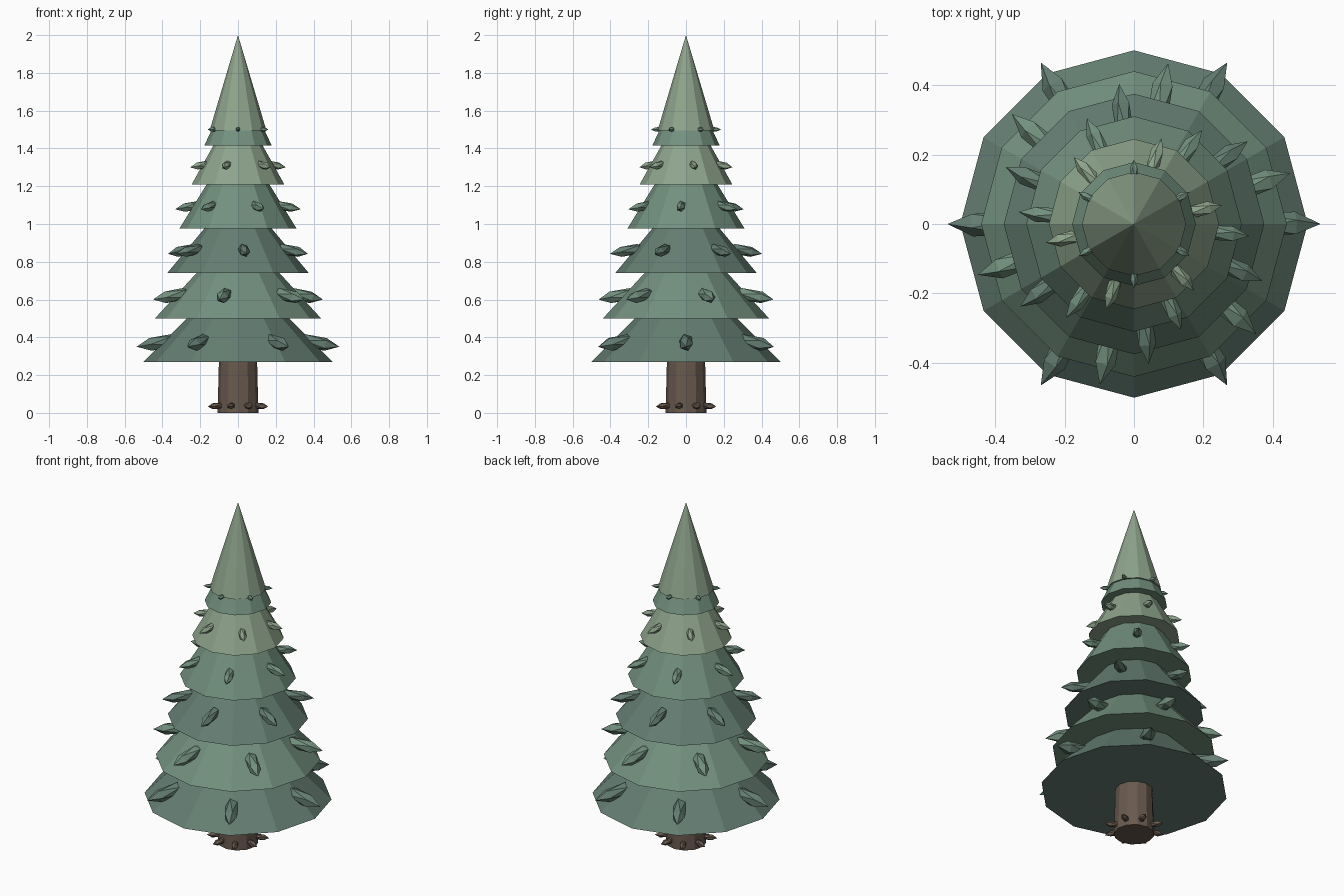
import bpy, bmesh
from math import sin, cos, radians
from mathutils import Matrix, Vector

if "Cube" in bpy.data.objects:
    bpy.data.objects.remove(bpy.data.objects["Cube"])


def material(name, rgb):
    m = bpy.data.materials.new(name)
    m.diffuse_color = (*rgb, 1)
    m.use_nodes = True
    m.node_tree.nodes["Principled BSDF"].inputs["Base Color"].default_value = m.diffuse_color
    return m


DARK = material("dark_needles", (0.13, 0.21, 0.17))
MID = material("mid_needles", (0.17, 0.28, 0.21))
LIGHT = material("light_needles", (0.27, 0.37, 0.26))
BARK = material("bark", (0.14, 0.10, 0.075))


def finish(name, bm, mat):
    mesh = bpy.data.meshes.new(name)
    bm.to_mesh(mesh)
    bm.free()
    mesh.materials.append(mat)
    obj = bpy.data.objects.new(name, mesh)
    bpy.context.collection.objects.link(obj)


def cone(name, z0, z1, r0, r1, mat):
    bm = bmesh.new()
    bmesh.ops.create_cone(bm, cap_ends=True, segments=12, radius1=r0, radius2=r1,
                          depth=z1 - z0, matrix=Matrix.Translation((0, 0, (z0 + z1) / 2)))
    bmesh.ops.remove_doubles(bm, verts=bm.verts, dist=1e-5)
    finish(name, bm, mat)


def spikes(name, count, offset, tip_r, tip_z, half_len, rad, mat, tilt=10):
    # ring of stretched low-poly spheres pointing outward and a little down
    bm = bmesh.new()
    t = radians(tilt)
    for i in range(count):
        a = radians(offset + 360 * i / count)
        d = Vector((cos(a) * cos(t), sin(a) * cos(t), -sin(t)))
        tip = Vector((cos(a) * tip_r, sin(a) * tip_r, tip_z))
        mat4 = (Matrix.Translation(tip - d * half_len)
                @ d.to_track_quat('Z', 'Y').to_matrix().to_4x4()
                @ Matrix.Diagonal((rad, rad, half_len, 1)))
        bmesh.ops.create_icosphere(bm, subdivisions=1, radius=1, matrix=mat4)
    finish(name, bm, mat)


# trunk with small root spikes
cone("trunk", 0, 0.32, 0.108, 0.10, BARK)
spikes("root_spikes", 8, 27, 0.168, 0.033, 0.05, 0.018, BARK, 5)

# foliage tiers: base z, apex z, radius, material, spike tip radius, tip z, half length, thickness
tiers = [
    (0.27, 0.77, 0.50, DARK, 0.537, 0.350, 0.135, 0.040),
    (0.50, 0.98, 0.44, MID, 0.473, 0.600, 0.120, 0.036),
    (0.74, 1.19, 0.375, DARK, 0.405, 0.842, 0.105, 0.031),
    (0.976, 1.48, 0.31, MID, 0.334, 1.078, 0.090, 0.026),
    (1.21, 1.65, 0.245, LIGHT, 0.259, 1.300, 0.070, 0.022),
    (1.416, 1.80, 0.178, MID, 0.185, 1.500, 0.040, 0.013),
]
for i, (z0, z1, r, mat, tr, tz, hl, rad) in enumerate(tiers):
    cone(f"foliage_tier_{i + 1}", z0, z1, r, 0, mat)
    spikes(f"branch_tips_{i + 1}", 6, 18 * i, tr, tz, hl, rad, mat, 10 if i < 5 else 2)

# pointed crown
cone("crown", 1.496, 2.0, 0.15, 0, LIGHT)
